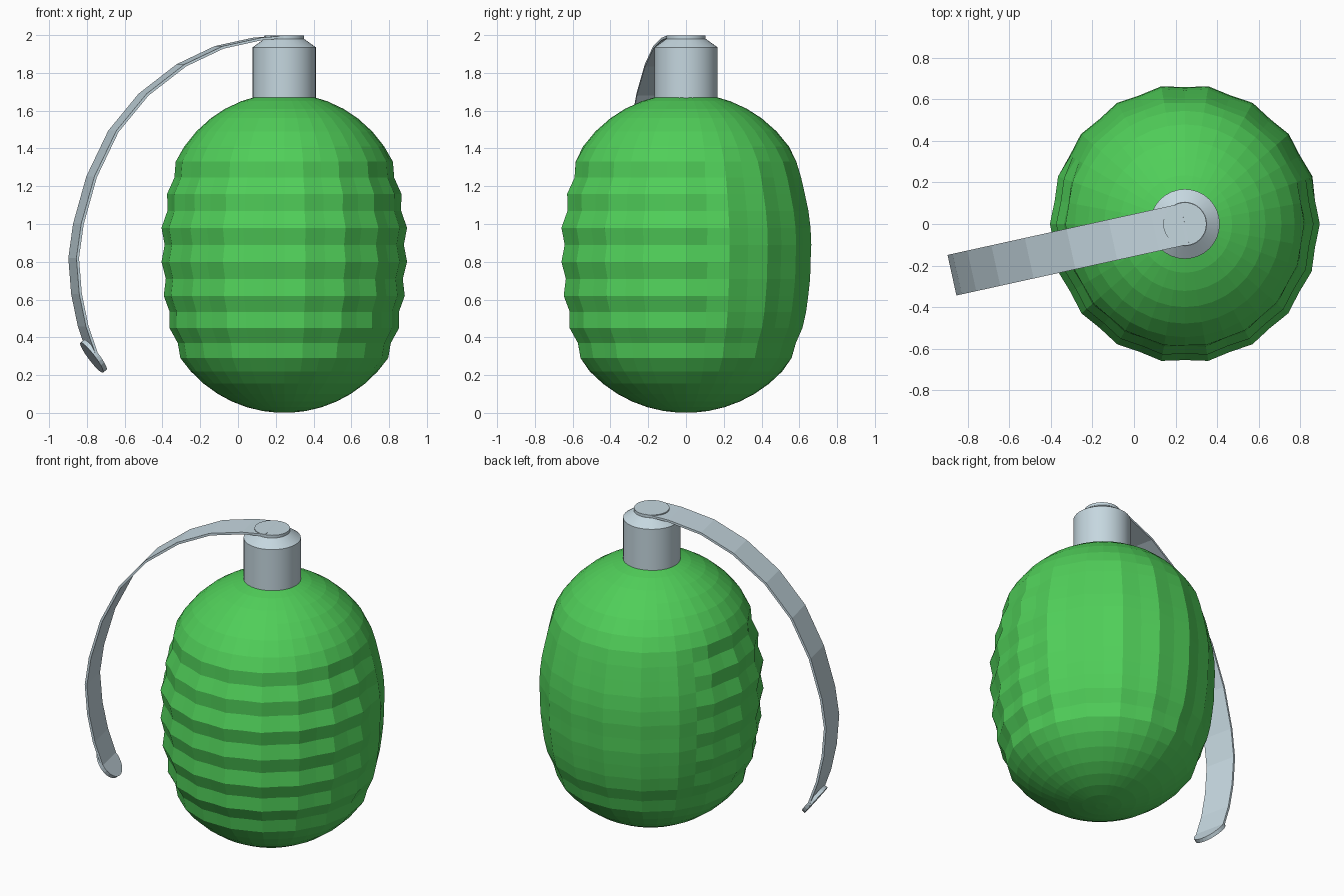
import bpy, bmesh
from math import sin, cos, pi, radians, sqrt
from mathutils import Vector

if "Cube" in bpy.data.objects:
    bpy.data.objects.remove(bpy.data.objects["Cube"])

CX = 0.245  # axis of the body


def material(name, color):
    m = bpy.data.materials.new(name)
    m.diffuse_color = color
    m.use_nodes = True
    m.node_tree.nodes["Principled BSDF"].inputs["Base Color"].default_value = m.diffuse_color
    return m


def make_object(name, bm, mat, smooth=False):
    bmesh.ops.recalc_face_normals(bm, faces=bm.faces)
    me = bpy.data.meshes.new(name)
    bm.to_mesh(me)
    bm.free()
    me.materials.append(mat)
    ob = bpy.data.objects.new(name, me)
    bpy.context.collection.objects.link(ob)
    if smooth:
        bpy.context.view_layer.objects.active = ob
        ob.select_set(True)
        bpy.ops.object.shade_smooth_by_angle(angle=radians(30))
        ob.select_set(False)
    return ob


def loft(name, heights, radius, sides, mat, smooth=False):
    """Rings around the axis; radius(i, angle_index) gives an (rx, ry) pair."""
    bm = bmesh.new()
    rings = []
    for i, z in enumerate(heights):
        ring = []
        for k in range(sides):
            a = 2 * pi * k / sides
            rx, ry = radius(i, k)
            ring.append(bm.verts.new((CX + rx * cos(a), ry * sin(a), z)))
        rings.append(ring)
    for lo, hi in zip(rings, rings[1:]):
        for k in range(sides):
            n = (k + 1) % sides
            bm.faces.new((lo[k], lo[n], hi[n], hi[k]))
    bm.faces.new(rings[0])
    bm.faces.new(rings[-1])
    return make_object(name, bm, mat, smooth)


green = material("green", (0.08, 0.62, 0.1, 1))
metal = material("pale_metal", (0.56, 0.68, 0.74, 1))

# Body: round bottom, ribbed waist, round top. Entries are (z, radius, kind)
RB, RT, TOP, SIDES = 0.667, 0.638, 1.692, 36
rows = []
for z in (0.001, 0.01, 0.03, 0.06, 0.10, 0.155, 0.22):
    rows.append((z, sqrt(2 * RB * z - z * z), "dome"))
ridges = [(0.29, 0.55), (0.45, 0.608), (0.62, 0.638), (0.80, 0.65),
          (0.98, 0.65), (1.16, 0.62), (1.33, 0.575)]
for i, (z, r) in enumerate(ridges):
    rows.append((z, r, "end" if i in (0, 6) else "ridge"))
    if i < 6:
        z2, r2 = ridges[i + 1]
        rows.append(((z + z2) / 2, (r + r2) / 2, "groove"))
for z in (1.41, 1.49, 1.56, 1.61, 1.65, 1.675, 1.69):
    h = TOP - z
    rows.append((z, sqrt(2 * RT * h - h * h), "dome"))


def body_radius(i, k):
    z, r, kind = rows[i]
    if kind != "dome" and k % 2:
        r *= 0.986 if kind == "end" else 0.979   # upright flutes
    if kind == "groove":
        back = 2 <= k <= 15                      # back has no level grooves
        r *= (1.006 if z > 0.5 else 0.99) if back else 0.974
    return r, r * 1.03


loft("body", [r[0] for r in rows], body_radius, SIDES, green)

# Neck with a chamfered top, and the round cap on it
neck = [(1.60, 0.168), (1.935, 0.168), (1.98, 0.105)]
loft("neck", [p[0] for p in neck], lambda i, k: (neck[i][1],) * 2, 32, metal, True)
loft("cap", [1.975, 1.998], lambda i, k: (0.104, 0.104), 32, metal, True)

# Lever: curved strip from the cap, with a round tip
path = [(0.245, 1.992), (0.10, 1.979), (-0.10, 1.935), (-0.30, 1.84),
        (-0.50, 1.685), (-0.66, 1.49), (-0.775, 1.25), (-0.845, 1.0),
        (-0.87, 0.82), (-0.855, 0.63), (-0.82, 0.46), (-0.765, 0.30)]
TURN, HALF = radians(12.4), 0.1
along = Vector((-cos(TURN), -sin(TURN), 0))
across = Vector((sin(TURN), -cos(TURN), 0))


def on_path(x, z):
    return Vector((CX, 0, 0)) + along * ((CX - x) / cos(TURN)) + Vector((0, 0, z))


centres = [on_path(*p) for p in path]
bm = bmesh.new()
pairs = [(bm.verts.new(c - across * HALF), bm.verts.new(c + across * HALF))
         for c in centres]
for (a, b), (c, d) in zip(pairs, pairs[1:]):
    bm.faces.new((a, b, d, c))
tip_dir = (on_path(-0.70, 0.21) - on_path(-0.765, 0.30)).normalized()
arc = [bm.verts.new(centres[-1] + HALF * (across * cos(t) + tip_dir * sin(t)))
       for t in (pi * j / 12 for j in range(1, 12))]
bm.faces.new([pairs[-1][0], pairs[-1][1]] + arc)
lever = make_object("lever", bm, metal)
solid = lever.modifiers.new("thickness", "SOLIDIFY")
solid.thickness = 0.014
solid.offset = 0

# Round pad at the lever tip
bm = bmesh.new()
pad = [bm.verts.new(centres[-1] + HALF * (across * cos(t) + tip_dir * sin(t)))
       for t in (2 * pi * j / 24 for j in range(24))]
bm.faces.new(pad)
tip = make_object("lever_tip", bm, metal)
solid = tip.modifiers.new("thickness", "SOLIDIFY")
solid.thickness = 0.024
solid.offset = 0
